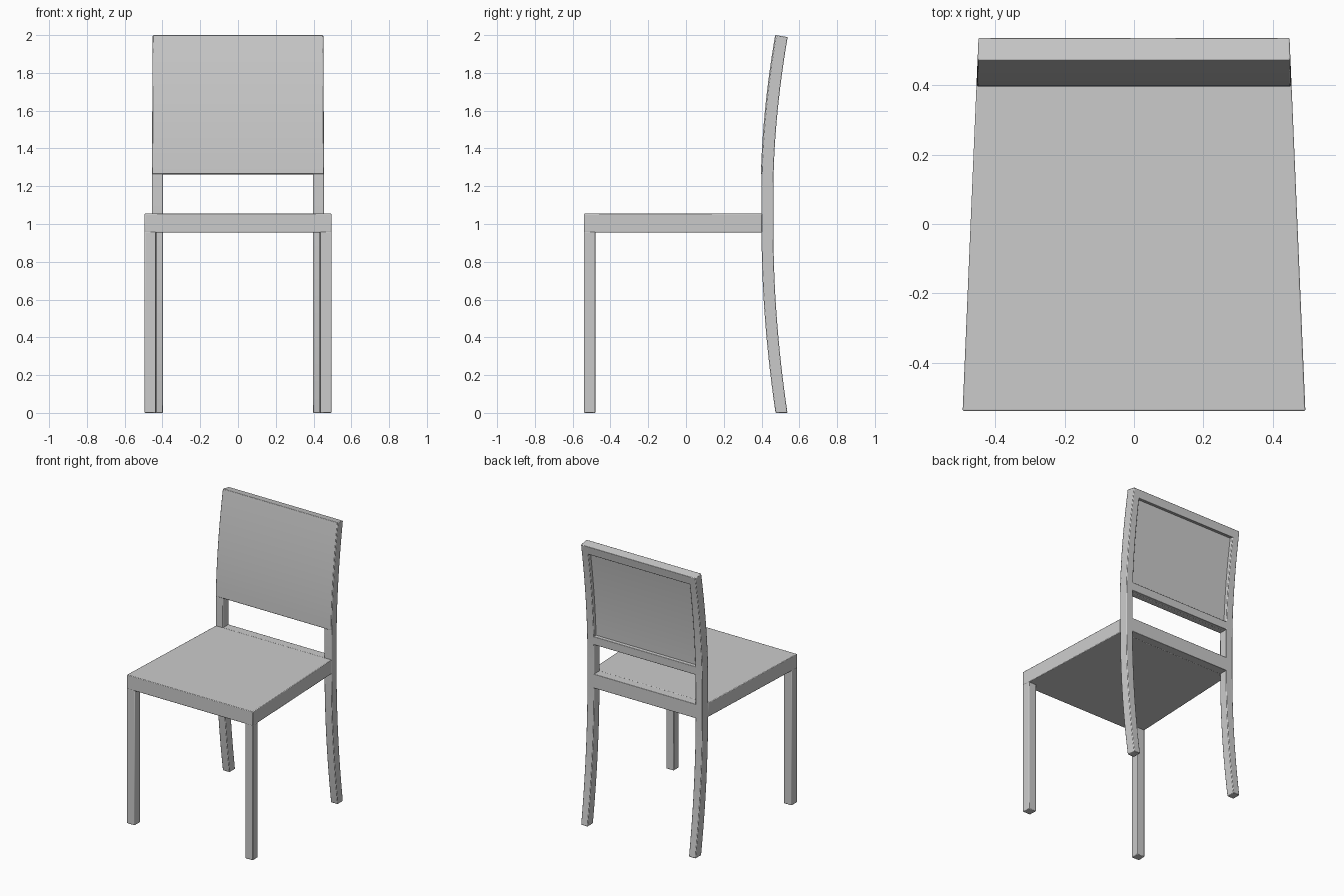
import bpy, bmesh, math

if "Cube" in bpy.data.objects:
    bpy.data.objects.remove(bpy.data.objects["Cube"])

DEPTH = 0.063      # timber thickness front to back
POST_INNER = 0.398  # inner x of the back posts


def half_width(y):
    """Outer side plane: the chair narrows towards the back."""
    return 0.495 - (y + 0.54) * 0.0425


def back_curve(z):
    """Front edge (y) of the back posts and the slope there."""
    if z > 1.2:
        t = (z - 1.2) / 0.8
        return 0.4 + 0.076 * t ** 1.8, 0.076 * 1.8 * t ** 0.8 / 0.8
    t = max(0, (0.95 - z) / 0.95)
    return 0.4 + 0.074 * t ** 1.9, 0


def straight(z):
    return -0.54, 0


def spread(a, b, n):
    return [a + (b - a) * i / n for i in range(n + 1)]


def sweep(name, zs, curve, d0, d1, left, right, mirror=False, bevel=0.004):
    """Four-cornered bar following a side curve; d0..d1 is its depth range."""
    bm = bmesh.new()
    rings = []
    for z in zs:
        y, slope = curve(z)
        a = math.atan(slope)
        pts = [(y + d * math.cos(a), z - d * math.sin(a)) for d in (d0, d1)]
        (ya, za), (yb, zb) = pts
        corners = [(left(ya), ya, za), (right(ya), ya, za),
                   (right(yb), yb, zb), (left(yb), yb, zb)]
        rings.append([bm.verts.new(c) for c in corners])
    for r, s in zip(rings, rings[1:]):
        for i in range(4):
            j = (i + 1) % 4
            bm.faces.new((r[i], r[j], s[j], s[i]))
    bm.faces.new(rings[0][::-1])
    bm.faces.new(rings[-1])
    bmesh.ops.recalc_face_normals(bm, faces=bm.faces)
    mesh = bpy.data.meshes.new(name)
    bm.to_mesh(mesh)
    bm.free()
    obj = bpy.data.objects.new(name, mesh)
    bpy.context.collection.objects.link(obj)
    bpy.ops.object.select_all(action='DESELECT')
    obj.select_set(True)
    bpy.context.view_layer.objects.active = obj
    bpy.ops.object.shade_smooth_by_angle(angle=math.radians(30))
    if mirror:
        obj.modifiers.new("Mirror", 'MIRROR')
    b = obj.modifiers.new("Bevel", 'BEVEL')
    b.width, b.segments = bevel, 2
    b.limit_method, b.angle_limit = 'ANGLE', math.radians(40)
    return obj


def rail(name, z0, z1, n=2):
    sweep(name, spread(z0, z1, n), back_curve, 0, DEPTH,
          lambda y: -POST_INNER - 0.02, lambda y: POST_INNER + 0.02, bevel=0.003)


# seat slab, tapering to the back
sweep("seat", [0.955, 1.055], straight, 0, 0.943,
      lambda y: -half_width(y), half_width)

# straight front legs
sweep("front_legs", [0, 0.96], straight, 0, 0.06,
      lambda y: half_width(y) - 0.06, half_width, mirror=True)

# curved back legs running up into the backrest posts
sweep("back_posts", spread(0, 0.95, 12) + spread(1.2, 2.0, 12), back_curve, 0, DEPTH,
      lambda y: POST_INNER, half_width, mirror=True)

# rails between the posts
rail("seat_back_rail", 0.955, 1.055)
rail("backrest_lower_rail", 1.265, 1.325)
rail("backrest_top_rail", 1.94, 2.0)

# backrest panel: covers the frame at the front, recessed at the back
sweep("backrest_panel", spread(1.264, 2.0, 12), back_curve, -0.004, 0.038,
      lambda y: -half_width(y) + 0.001, lambda y: half_width(y) - 0.001)
